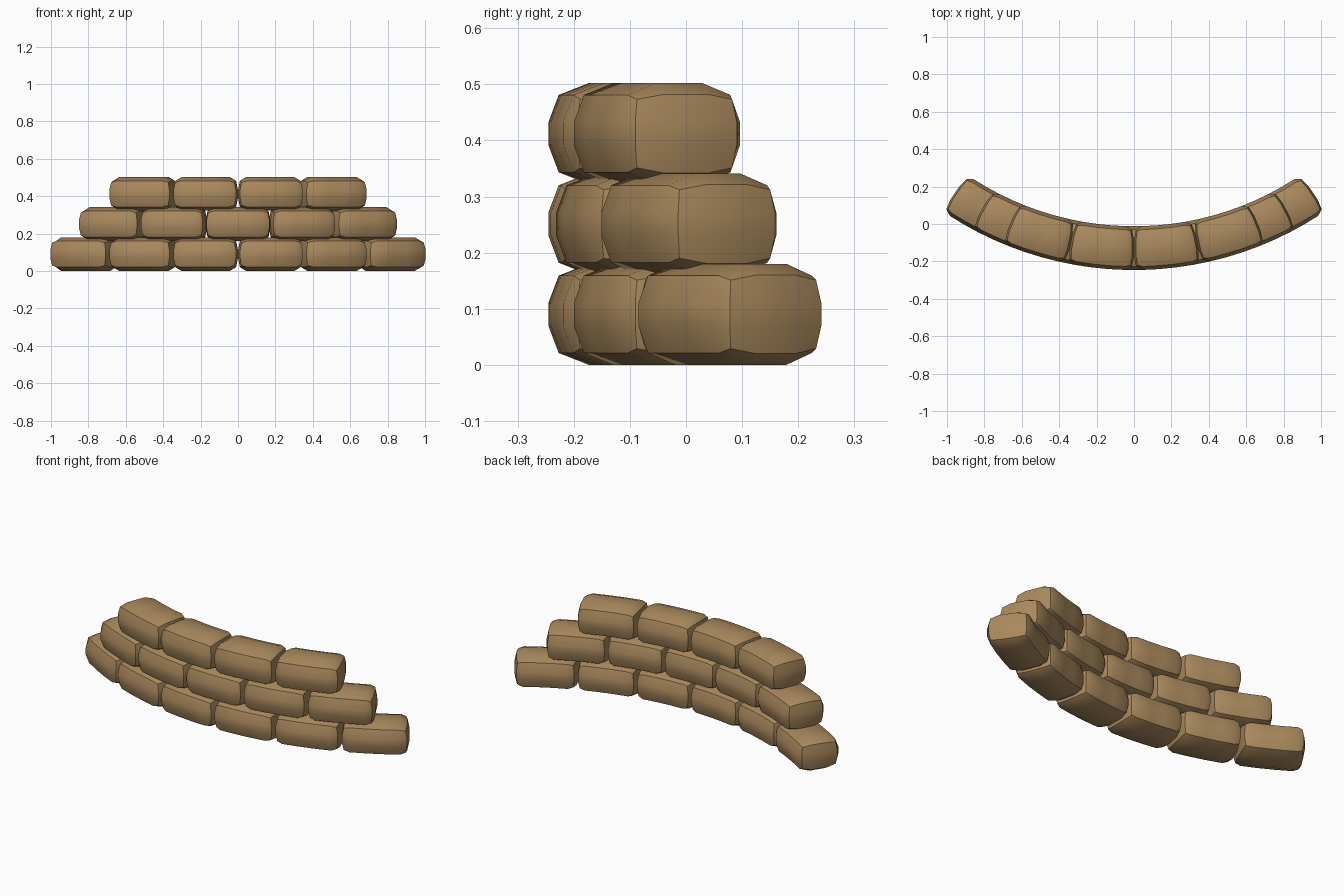
import bpy, bmesh
from math import sin, cos, radians

if "Cube" in bpy.data.objects:
    bpy.data.objects.remove(bpy.data.objects["Cube"])

R, CY = 1.704, 1.575          # wall arc: centre-line radius, centre y
STEP, ROW = 11.4, 0.161       # degrees per bag, height per row

mat = bpy.data.materials.new("burlap")
mat.diffuse_color = (0.40, 0.25, 0.11, 1)
mat.use_nodes = True
mat.node_tree.nodes["Principled BSDF"].inputs["Base Color"].default_value = mat.diffuse_color

ANG = [-5.35, -4.2, -1.4, 1.4, 4.2, 5.35]   # stations along a bag, in degrees


def sgn(n, last):
    """side (-1/+1) and whether the index lies on the outer boundary"""
    return (-1 if n * 2 < last else 1), n in (0, last)


def bag_point(i, j, k):
    """grid index -> (angle, radial offset, height) of a puffy bag"""
    si, end = sgn(i, 5)
    sj, side = sgn(j, 3)
    sk, cap = sgn(k, 3)
    if side and cap:
        r, z = (0.0915, 0.061) if end else (0.0985, 0.069)
    elif side:
        r, z = (0.098, 0.02) if end else (0.117, 0.02)
    elif cap:
        r, z = (0.043, 0.07) if end else (0.045, 0.09)
    else:
        r, z = 0.043, 0.02
    a = ANG[i]
    if end:
        a = si * (5.1 if side and cap else 5.35 if side or cap else 5.7)
    return a, sj * r, sk * z


def make_bag(name, centre, zc):
    bm = bmesh.new()
    verts = {}

    def v(i, j, k):
        if (i, j, k) not in verts:
            a, r, z = bag_point(i, j, k)
            t = radians(centre + a)
            verts[i, j, k] = bm.verts.new(((R + r) * sin(t), CY - (R + r) * cos(t), zc + z))
        return verts[i, j, k]

    quad = ((0, 0), (1, 0), (1, 1), (0, 1))
    for i in range(5):                       # long sides, top and bottom
        for j in range(3):
            for e in (0, 3):
                bm.faces.new([v(i + p, j + q, e) for p, q in quad])
                bm.faces.new([v(i + p, e, j + q) for p, q in quad])
    for j in range(3):                       # end caps
        for k in range(3):
            for e in (0, 5):
                bm.faces.new([v(e, j + p, k + q) for p, q in quad])
    bmesh.ops.recalc_face_normals(bm, faces=bm.faces)
    me = bpy.data.meshes.new(name)
    bm.to_mesh(me)
    bm.free()
    me.materials.append(mat)
    ob = bpy.data.objects.new(name, me)
    bpy.context.collection.objects.link(ob)
    bpy.ops.object.select_all(action='DESELECT')
    ob.select_set(True)
    bpy.context.view_layer.objects.active = ob
    bpy.ops.object.shade_smooth_by_angle(angle=radians(30))


# three staggered courses, each one bag shorter
for row, count in enumerate((6, 5, 4)):
    for n in range(count):
        make_bag(f"sandbag_row{row + 1}_{n + 1}", (n - (count - 1) / 2) * STEP, 0.09 + row * ROW)
